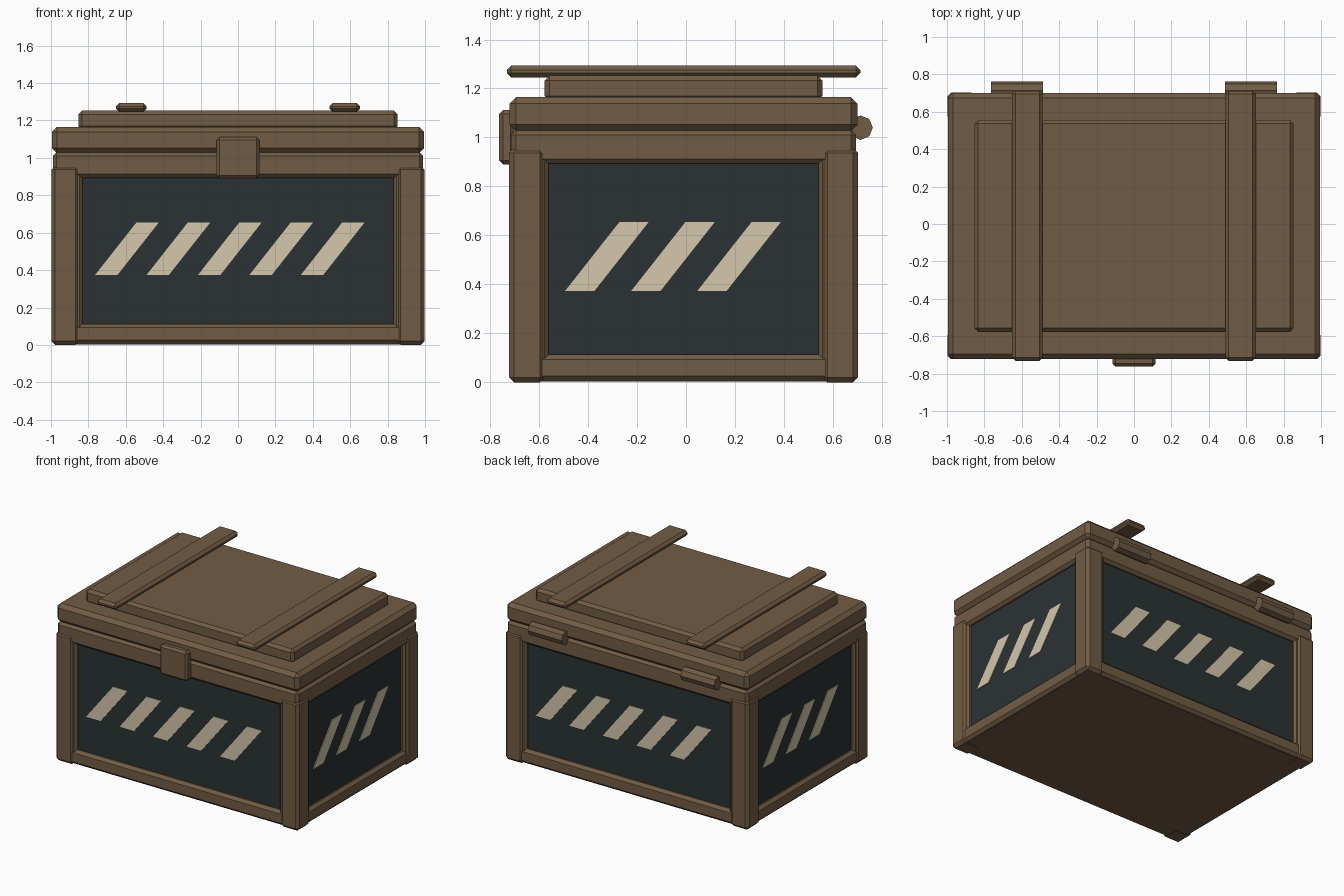
import bpy, bmesh
from math import pi, cos, sin
from mathutils import Matrix, Vector

if "Cube" in bpy.data.objects:
    bpy.data.objects.remove(bpy.data.objects["Cube"])

CY = -0.01  # centre of the crate body in y


def material(name, rgb):
    m = bpy.data.materials.new(name)
    m.diffuse_color = (*rgb, 1)
    m.use_nodes = True
    m.node_tree.nodes["Principled BSDF"].inputs["Base Color"].default_value = m.diffuse_color
    return m


BROWN = material("brown_paint", (0.165, 0.107, 0.058))
DARK = material("dark_panel", (0.024, 0.032, 0.034))
CREAM = material("cream_stripe", (0.66, 0.57, 0.41))


def finish(name, bm, mat):
    bmesh.ops.recalc_face_normals(bm, faces=bm.faces)
    me = bpy.data.meshes.new(name)
    bm.to_mesh(me)
    bm.free()
    me.materials.append(mat)
    ob = bpy.data.objects.new(name, me)
    bpy.context.collection.objects.link(ob)
    return ob


def box(name, x, y, z, bevel=0.02, mat=BROWN):
    """Chamfered box from (min, max) pairs."""
    bm = bmesh.new()
    bmesh.ops.create_cube(bm, size=1)
    for v in bm.verts:
        v.co = [(a + b) / 2 + c * (b - a) for (a, b), c in zip((x, y, z), v.co)]
    if bevel:
        bmesh.ops.bevel(bm, geom=bm.edges[:], offset=bevel, segments=1,
                        affect='EDGES', profile=0.5)
    return finish(name, bm, mat)


def span(c, half):
    return (c - half, c + half)


# Dark recessed core and floor
box("panel_core", span(0, 0.96), span(CY, 0.675), (0.02, 1.0), 0, DARK)
box("floor_plate", span(0, 0.975), span(CY, 0.69), (0.003, 0.06), 0.01)

# Corner posts with the thinner frame stiles behind them
for sx, nx in ((-1, "left"), (1, "right")):
    for sy, ny in ((-1, "front"), (1, "back")):
        def side(s, c, a, b):
            return tuple(sorted((c + s * a, c + s * b)))
        box(f"{ny}_{nx}_post", side(sx, 0, 0.85, 0.998),
            side(sy, CY, 0.567, 0.713), (0, 0.957), 0.02)
        box(f"{ny}_{nx}_stile", side(sx, 0, 0.832, 0.985),
            side(sy, CY, 0.552, 0.70), (0.01, 1.0), 0.015)

# Top and bottom rails on all four sides
for label, z in (("bottom", (0.005, 0.113)), ("top", (0.893, 1.03))):
    for s, n in ((-1, "front"), (1, "back")):
        box(f"{n}_{label}_rail", span(0, 0.99), span(CY + s * 0.655, 0.05), z)
    for s, n in ((-1, "left"), (1, "right")):
        box(f"{n}_{label}_rail", span(s * 0.94, 0.05), span(CY, 0.705), z)

# Lid, raised lid panel, straps
box("lid", span(0, 0.995), span(CY, 0.711), (1.025, 1.165), 0.027)
box("lid_panel", span(0, 0.853), span(CY, 0.567), (1.15, 1.253), 0.02)
for s, n in ((-1, "left"), (1, "right")):
    box(f"{n}_lid_strap", span(s * 0.57, 0.082), span(CY, 0.722), (1.245, 1.293), 0.018)

# Front latch
box("latch", span(0, 0.114), (-0.763, -0.70), (0.89, 1.112), 0.016)

# Octagonal back hinges
for s, n in ((-1, "left"), (1, "right")):
    bm = bmesh.new()
    bmesh.ops.create_cone(bm, cap_ends=True, segments=8, radius1=0.05,
                          radius2=0.05, depth=0.277,
                          matrix=Matrix.Translation((s * 0.626, 0.713, 1.04)) @ Matrix.Rotation(pi / 2, 4, 'Y'))
    finish(f"{n}_hinge", bm, BROWN)


# Slanted stripes: drawn on a vertical plane, then turned to each side
def stripes(name, count, start, pitch, dist, angle):
    bm = bmesh.new()
    for i in range(count):
        u = start + i * pitch
        pts = ((u, 0.373), (u + 0.12, 0.373), (u + 0.342, 0.655), (u + 0.222, 0.655))
        bm.faces.new([bm.verts.new((p, -dist, z)) for p, z in pts])
    ex = bmesh.ops.extrude_face_region(bm, geom=bm.faces[:])
    for v in ex["geom"]:
        if isinstance(v, bmesh.types.BMVert):
            v.co.y += 0.01
    bm.transform(Matrix.Translation((0, CY, 0)) @ Matrix.Rotation(angle, 4, 'Z'))
    finish(name, bm, CREAM)


stripes("front_stripes", 5, -0.765, 0.275, 0.679, 0)
stripes("right_stripes", 3, -0.484, 0.27, 0.964, pi / 2)
stripes("back_stripes", 5, -0.765, 0.275, 0.679, pi)
stripes("left_stripes", 3, -0.484, 0.27, 0.964, -pi / 2)
